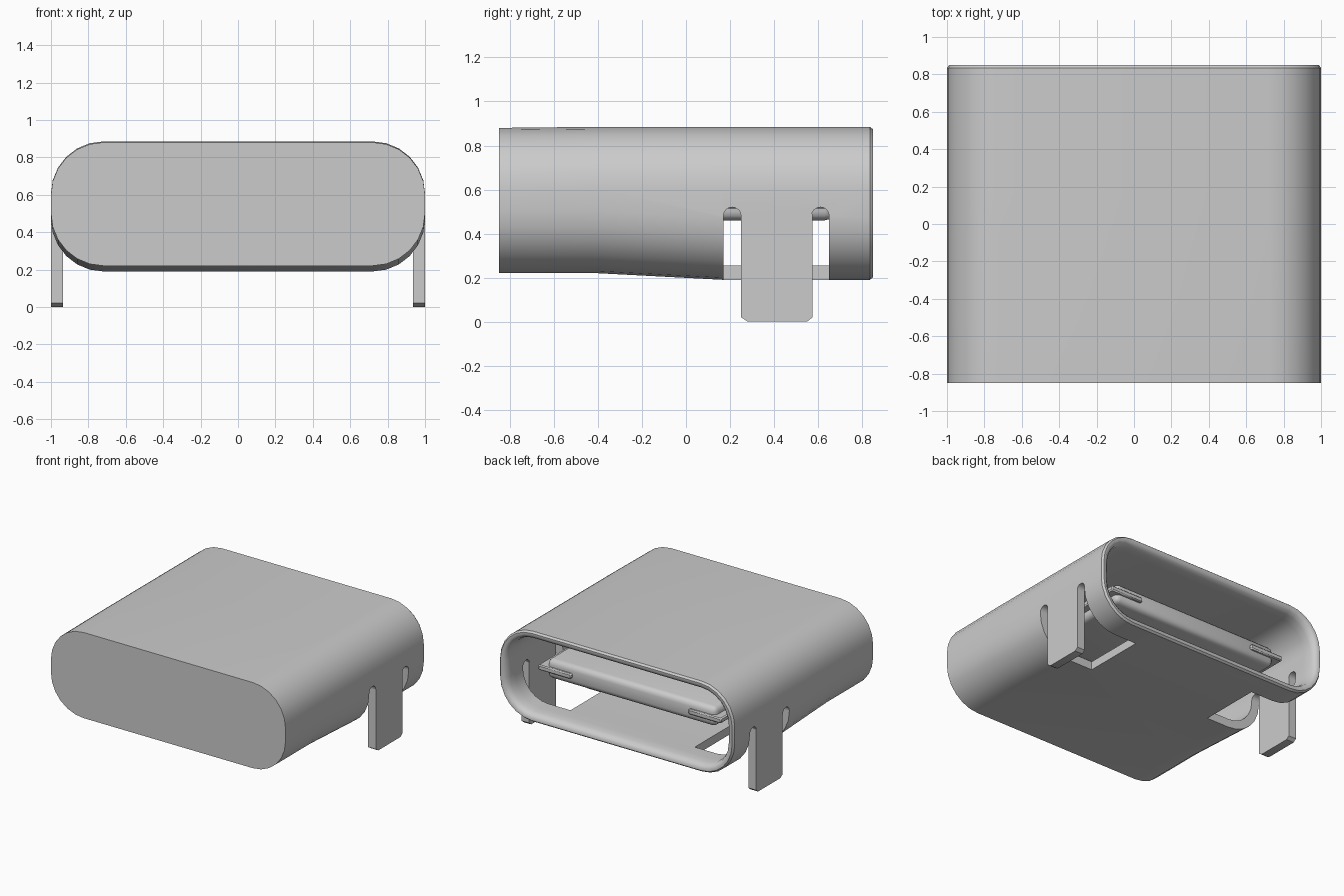
import bpy, bmesh, math
from mathutils import Vector

if "Cube" in bpy.data.objects:
    bpy.data.objects.remove(bpy.data.objects["Cube"])

metal = bpy.data.materials.new("satin grey metal")
metal.diffuse_color = (0.6, 0.6, 0.6, 1)
metal.use_nodes = True
metal.node_tree.nodes["Principled BSDF"].inputs["Base Color"].default_value = metal.diffuse_color


def make(name, verts, faces):
    me = bpy.data.meshes.new(name)
    me.from_pydata(verts, [], faces)
    bm = bmesh.new()
    bm.from_mesh(me)
    bmesh.ops.recalc_face_normals(bm, faces=bm.faces)
    bm.to_mesh(me)
    bm.free()
    ob = bpy.data.objects.new(name, me)
    bpy.context.collection.objects.link(ob)
    me.materials.append(metal)
    return ob


def activate(ob):
    bpy.ops.object.select_all(action='DESELECT')
    ob.select_set(True)
    bpy.context.view_layer.objects.active = ob


def apply_mod(ob, mod):
    activate(ob)
    bpy.ops.object.modifier_apply(modifier=mod.name)


def smooth(ob, deg=38):
    activate(ob)
    bpy.ops.object.shade_smooth_by_angle(angle=math.radians(deg))


def prism_x(name, outline, x0, x1):
    """Extrude a (y, z) outline between two x positions."""
    n = len(outline)
    verts = [(x, y, z) for x in (x0, x1) for y, z in outline]
    faces = [list(range(n)), list(range(n, 2 * n))]
    faces += [(i, (i + 1) % n, n + (i + 1) % n, n + i) for i in range(n)]
    return make(name, verts, faces)


def box(name, x, y, z, bevel=0.0, segments=3):
    ob = prism_x(name, [(y[0], z[0]), (y[1], z[0]), (y[1], z[1]), (y[0], z[1])], x[0], x[1])
    if bevel:
        m = ob.modifiers.new("bevel", 'BEVEL')
        m.width, m.segments = bevel, segments
        apply_mod(ob, m)
    return ob


def ring(y, bottom, top, inset, seg=6):
    """Rounded rectangle section in the xz plane."""
    pts, r, w = [], 0.28 - inset, 1 - inset
    b, t = bottom + inset, top - inset
    for cx, cz, a0 in ((w - r, t - r, 0), (r - w, t - r, 90), (r - w, b + r, 180), (w - r, b + r, 270)):
        for i in range(seg + 1):
            a = math.radians(a0 + 90 * i / seg)
            pts.append((cx + r * math.cos(a), y, cz + r * math.sin(a)))
    return pts


# Shell: outer skin, rounded rim, then the cavity
T, B = 0.885, 0.19
rings = [ring(-0.85, 0.22, 0.88, 0), ring(-0.4, 0.22, T, 0), ring(0.17, B, T, 0), ring(0.835, B, T, 0),
         ring(0.85, B, T, 0.012), ring(0.85, B, T, 0.03), ring(0.835, B, T, 0.05),
         ring(0.80, B, T, 0.062), ring(0.74, B, T, 0.065), ring(0.17, B, T, 0.065), ring(-0.55, B, T, 0.095)]
n = len(rings[0])
faces = [list(range(n)), list(range((len(rings) - 1) * n, len(rings) * n))]
for k in range(len(rings) - 1):
    for i in range(n):
        j = (i + 1) % n
        faces.append((k * n + i, k * n + j, (k + 1) * n + j, (k + 1) * n + i))
shell = make("shell", [p for r in rings for p in r], faces)

# Side windows with two small arches, open through the floor
outline = [(0.17, 0.05)]
for cy in (0.21, 0.61):
    outline += [(cy - 0.04 * math.cos(math.pi * i / 8), 0.48 + 0.04 * math.sin(math.pi * i / 8)) for i in range(9)]
outline.append((0.65, 0.05))
for s in (-1, 1):
    cutter = prism_x("window_cutter", outline, s * 0.53, s * 1.2)
    cutter.hide_render = True
    m = shell.modifiers.new("window", 'BOOLEAN')
    m.operation, m.solver, m.object = 'DIFFERENCE', 'EXACT', cutter
    apply_mod(shell, m)
    bpy.data.objects.remove(cutter)
smooth(shell)

# Solder legs hanging from the side walls
leg = [(0.25, 0.49), (0.25, 0.02), (0.28, 0.0), (0.55, 0.0), (0.575, 0.02), (0.575, 0.49)]
for s, side in ((-1, "left"), (1, "right")):
    smooth(prism_x(side + "_leg", leg, s * 0.935, s * 1.0))

# Contact tongue with thicker root and side plates
smooth(box("tongue", (-0.72, 0.72), (-0.58, 0.67), (0.46, 0.61), 0.04))
smooth(box("tongue_root", (-0.78, 0.78), (-0.58, -0.1), (0.41, 0.66), 0.02))
for s, side in ((-1, "left"), (1, "right")):
    smooth(box(side + "_latch_plate", (s * 0.5, s * 0.78), (-0.3, 0.69), (0.515, 0.555), 0.008, 1))
